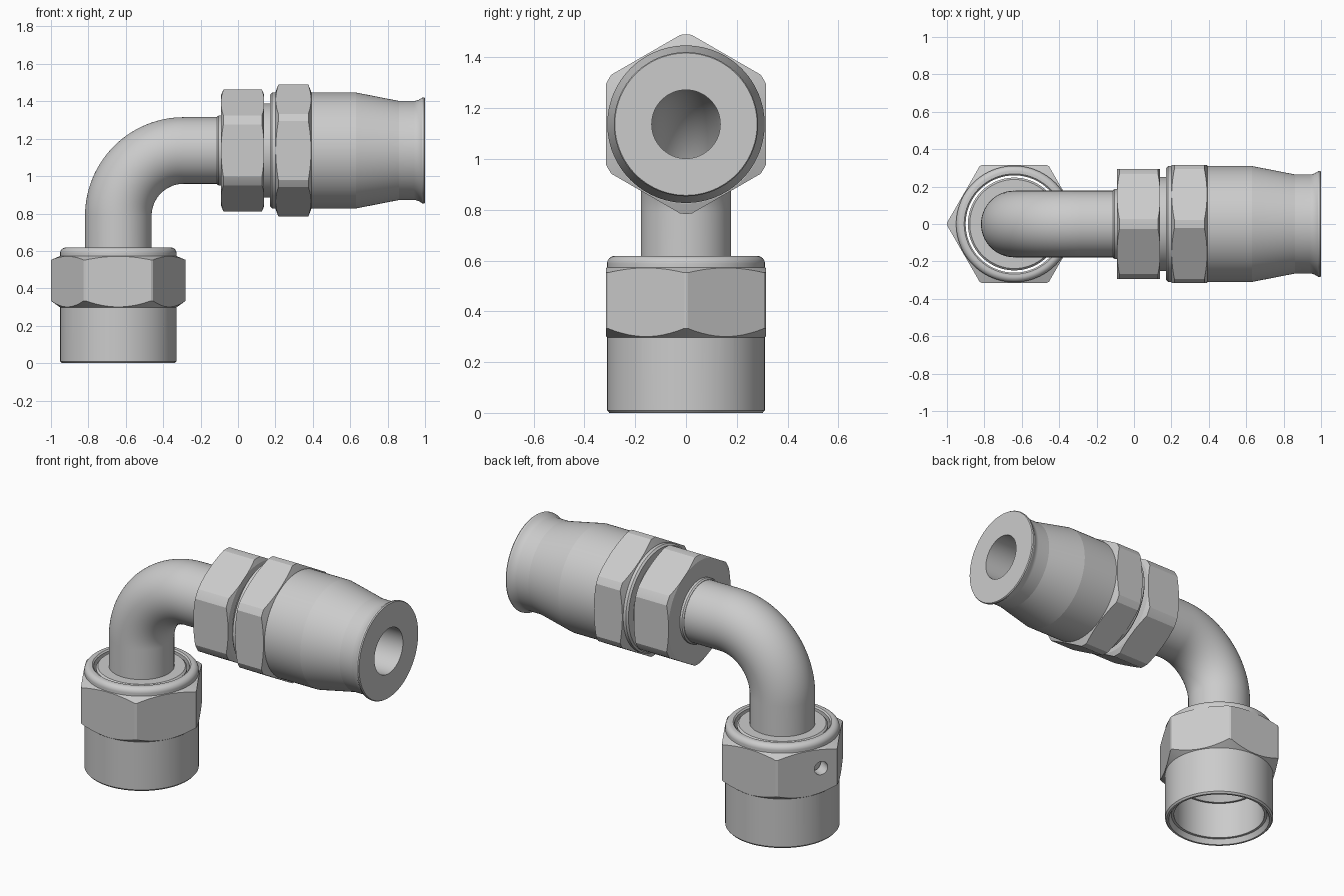
import bpy, bmesh
from math import sin, cos, pi, radians
from mathutils import Vector

if "Cube" in bpy.data.objects:
    bpy.data.objects.remove(bpy.data.objects["Cube"])

NX, AZ = -0.64, 1.137        # nut axis (x) and hose axis (z)


def loft(name, rings, n=96):
    """Closed ring-shaped solid from (x, z, tilt, radius) circles."""
    bm = bmesh.new()
    loops = []
    for x, z, t, r in rings:
        u = Vector((cos(t), 0, -sin(t)))
        v = Vector((0, 1, 0))
        c = Vector((x, 0, z))
        loops.append([bm.verts.new(c + r * (u * cos(2 * pi * i / n) + v * sin(2 * pi * i / n)))
                      for i in range(n)])
    for a, b in zip(loops, loops[1:] + loops[:1]):
        for i in range(n):
            j = (i + 1) % n
            bm.faces.new((a[i], a[j], b[j], b[i]))
    bmesh.ops.recalc_face_normals(bm, faces=bm.faces)
    me = bpy.data.meshes.new(name)
    bm.to_mesh(me)
    bm.free()
    ob = bpy.data.objects.new(name, me)
    bpy.context.collection.objects.link(ob)
    return ob


def upright(name, prof, n=96):
    return loft(name, [(NX, h, 0, r) for h, r in prof], n)


def level(name, prof, n=96):
    return loft(name, [(h, AZ, pi / 2, r) for h, r in prof], n)


def boolean(ob, other, op):
    m = ob.modifiers.new(op, 'BOOLEAN')
    m.operation, m.object, m.solver = op, other, 'EXACT'
    bpy.context.view_layer.objects.active = ob
    bpy.ops.object.modifier_apply(modifier=m.name)
    bpy.data.objects.remove(other)


def hexagon(name, turn, lo, hi, apothem, prof):
    """Hexagonal prism with corners trimmed by a turned profile."""
    ob = turn(name, prof)
    R = apothem / cos(pi / 6)
    boolean(ob, turn("hex_cutter", [(lo, R), (hi, R), (hi, .05), (lo, .05)], 6), 'INTERSECT')
    return ob


def arc(h, r, rad, a0, a1, steps=12):
    return [(h + rad * sin(radians(a0 + (a1 - a0) * i / steps)),
             r + rad * cos(radians(a0 + (a1 - a0) * i / steps))) for i in range(steps + 1)]


# swivel nut: threaded sleeve, hexagon and retaining wire hole
nut = upright("swivel_nut", [(0, .29), (0, .302), (.01, .311)]
              + arc(.588, .281, .03, 0, 90) + [(.618, .268), (.61, .26), (.03, .26), (.03, .275)])
boolean(nut, hexagon("nut_hex", upright, .2, .7, .315,
                     [(.29, .285), (.29, .3), (.333, .36), (.552, .36), (.575, .306), (.575, .285)]),
        'UNION')
n = Vector((-cos(pi / 6), .5, 0))
t = Vector((-.5, -cos(pi / 6), 0))
bpy.ops.mesh.primitive_cylinder_add(vertices=32, radius=.04, depth=.24,
                                    location=Vector((NX, 0, .455)) + n * .33 + t * .085,
                                    rotation=n.to_track_quat('Z', 'Y').to_euler())
boolean(nut, bpy.context.object, 'DIFFERENCE')

# hollow elbow tube: vertical leg, bend, level leg into the hose end
R, CX, CZ = .35, -.29, .787
bend = [(CX - R * cos(pi / 2 * i / 28), CZ + R * sin(pi / 2 * i / 28), pi / 2 * i / 28)
        for i in range(29)]
path = [(NX, .42, 0)] + bend + [(.96, AZ, pi / 2)]
elbow = loft("elbow_tube", [(*p, .178) for p in path] + [(*p, .135) for p in reversed(path)])

# seat sleeve inside the nut, with conical mouth
seat = upright("seat_sleeve", [(.25, .235), (.25, .248), (.6, .248), (.61, .238), (.61, .16),
                               (.4, .16), (.4, .135)])

# tube shoulder and first hexagon
level("tube_shoulder", [(-.112, .165), (-.112, .18), (-.104, .187), (-.07, .187), (-.07, .165)])
hexagon("nipple_hex", level, -.2, .3, .295,
        [(-.09, .16), (-.09, .297), (-.078, .326), (.128, .326), (.14, .297), (.14, .16)])
level("nipple_neck", [(.12, .16), (.12, .252), (.22, .252), (.22, .16)])

# hose socket: collar, second hexagon, tapered body and flared lip
level("hose_socket", [(.172, .165), (.172, .3), (.182, .31), (.63, .31), (.86, .265), (.94, .265)]
      + [(.94 + .045 * i / 8, .265 + .018 * (i / 8) ** 2) for i in range(1, 9)]
      + [(.994, .284), (1, .28), (1, .135), (.96, .135), (.96, .165)])
hexagon("socket_hex", level, .1, .5, .316,
        [(.2, .29), (.2, .312), (.216, .353), (.376, .353), (.392, .312), (.392, .29)])

# shading
for ob in bpy.data.objects:
    bpy.ops.object.select_all(action='DESELECT')
    ob.select_set(True)
    bpy.context.view_layer.objects.active = ob
    bpy.ops.object.shade_smooth_by_angle(angle=radians(10))
